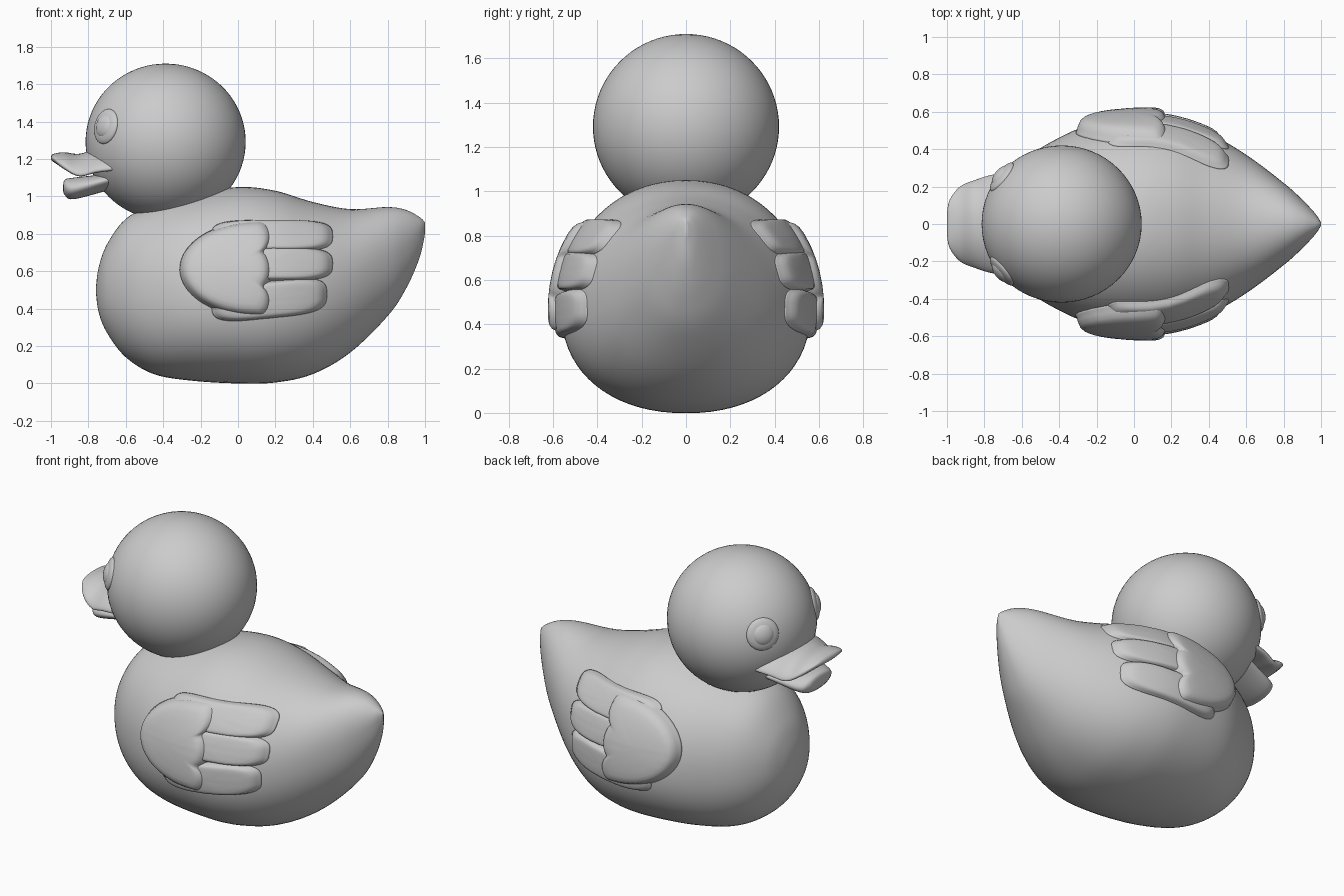
import bpy, bmesh
from math import sin, cos, pi, sqrt
from mathutils import Vector
from mathutils.bvhtree import BVHTree

if "Cube" in bpy.data.objects:
    bpy.data.objects.remove(bpy.data.objects["Cube"])


def spow(v, p):
    return (1 if v >= 0 else -1) * abs(v) ** p


def loft(name, rings, mirror=False):
    """Skin a list of point rings into a closed smooth solid."""
    bm = bmesh.new()
    rows = [[bm.verts.new(p) for p in r] for r in rings]
    n = len(rows[0])
    for a, b in zip(rows, rows[1:]):
        for i in range(n):
            j = (i + 1) % n
            bm.faces.new((a[i], a[j], b[j], b[i]))
    bm.faces.new(rows[0])
    bm.faces.new(rows[-1])
    bmesh.ops.recalc_face_normals(bm, faces=bm.faces)
    me = bpy.data.meshes.new(name)
    bm.to_mesh(me)
    bm.free()
    for p in me.polygons:
        p.use_smooth = True
    ob = bpy.data.objects.new(name, me)
    bpy.context.collection.objects.link(ob)
    if mirror:
        m = ob.modifiers.new("mirror", 'MIRROR')
        m.use_axis = (False, True, False)
    return ob


def spline(rows, steps):
    """Smooth interpolation through station rows."""
    out = []
    for i in range(len(rows) - 1):
        p0, p1, p2, p3 = (rows[max(0, min(len(rows) - 1, k))] for k in (i - 1, i, i + 1, i + 2))
        for s in range(steps):
            t = s / steps
            out.append([0.5 * (2 * b + (c - a) * t + (2 * a - 5 * b + 4 * c - d) * t * t
                               + (3 * b - a - 3 * c + d) * t ** 3)
                        for a, b, c, d in zip(p0, p1, p2, p3)])
    return out + [list(rows[-1])]


# body: x, bottom, top, half width, height of widest point
stations = [
    (-.76, .49, .51, .01, .50), (-.745, .38, .62, .11, .50), (-.70, .27, .745, .22, .50),
    (-.60, .14, .88, .335, .49), (-.45, .05, .955, .435, .48), (-.25, .015, 1.01, .525, .47),
    (0, 0, 1.05, .56, .46), (.2, .005, 1.03, .55, .46), (.4, .05, .97, .485, .48),
    (.6, .165, .932, .37, .54), (.8, .36, .943, .22, .65), (.9, .51, .927, .13, .73),
    (.97, .67, .89, .055, .80), (1.0, .80, .862, .008, .83)]


def body_ring(st, n=72):
    x, zb, zt, w, zm = st
    ring = []
    for k in range(n):
        c, s = cos(2 * pi * k / n), sin(2 * pi * k / n)
        p = .95 if s > 0 else .92
        h = zt - zm if s > 0 else zm - zb
        ring.append((x, w * spow(c, p), zm + h * spow(s, p)))
    return ring


body = loft("body", [body_ring(s) for s in spline(stations, 6)])
tree = BVHTree.FromPolygons([v.co for v in body.data.vertices],
                            [p.vertices for p in body.data.polygons])


def relief(name, outline, height):
    """Raised padded patch that follows the body's side."""
    cx = (min(p[0] for p in outline) + max(p[0] for p in outline)) / 2
    cz = (min(p[1] for p in outline) + max(p[1] for p in outline)) / 2
    rings = []
    for inset, lift in ((-.02, -.03), (-.012, .1), (0, .45), (.015, .8), (.035, .95), (.06, 1),
                        (.1, 1), (.15, 1), (.2, 1), (.24, 1)):
        s = 1 - inset * 4
        ring = []
        for x, z in outline:
            hit, nor, _, _ = tree.ray_cast(Vector((cx + (x - cx) * s, -2, cz + (z - cz) * s)),
                                           Vector((0, 1, 0)))
            d = (nor + Vector((0, -1, 0))).normalized()
            ring.append(hit + d * (height * lift))
        rings.append(ring)
    return loft(name, rings, True)


# front wing pad: rounded front and three scallops behind
pad = []
for k in range(48):
    b = pi / 2 * (2 * k / 47 - 1)
    pad.append((.12 - .415 * spow(cos(b), .95), .612 + .243 * sin(b)))
for z0, z1 in ((.855, .70), (.70, .515), (.515, .369)):
    for k in range(14):
        t = (k + .5) / 14
        pad.append((.122 + .045 * sqrt(sin(pi * t)), z0 + (z1 - z0) * t))
relief("wing_front", pad, .062)

# long rear wing feathers
for i, (x1, z0, z1, skew) in enumerate(((.485, .712, .868, 0), (.485, .555, .722, 0),
                                       (.455, .355, .54, .10))):
    x0 = -.12
    pts = []
    for k in range(64):
        c, s = cos(2 * pi * k / 64), sin(2 * pi * k / 64)
        x = (x0 + x1) / 2 + (x1 - x0) / 2 * spow(c, .5)
        z = (z0 + z1) / 2 + (z1 - z0) / 2 * spow(s, .6) + skew * (x - .17)
        pts.append((x, z))
    relief("wing_feather_%d" % (i + 1), pts, .034)


def ellipsoid(name, loc, scale, direction=None, mirror=False):
    bm = bmesh.new()
    bmesh.ops.create_uvsphere(bm, u_segments=64, v_segments=40, radius=1)
    q = direction.to_track_quat('Z', 'Y') if direction else None
    for v in bm.verts:
        v.co = Vector(a * b for a, b in zip(v.co, scale))
        if q:
            v.co = q @ v.co
        v.co += Vector(loc)
    me = bpy.data.meshes.new(name)
    bm.to_mesh(me)
    bm.free()
    for p in me.polygons:
        p.use_smooth = True
    ob = bpy.data.objects.new(name, me)
    bpy.context.collection.objects.link(ob)
    if mirror:
        ob.modifiers.new("mirror", 'MIRROR').use_axis = (False, True, False)


# head and eyes
centre = Vector((-.387, 0, 1.292))
ellipsoid("head", centre, (.428, .42, .418))
gaze = Vector((-.33, -.26, .085)).normalized()
ellipsoid("eye_rim", centre + gaze * .413, (.095, .095, .03), gaze, True)
ellipsoid("eye", centre + gaze * .42, (.066, .066, .035), gaze, True)


def bill(name, rows):
    """Rows: x, top, half width, thickness, droop of the sides."""
    rings = []
    for x, zt, w, th, dr in spline(rows, 6):
        ring = []
        for k in range(48):
            c, s = cos(2 * pi * k / 48), sin(2 * pi * k / 48)
            ring.append((x, w * spow(c, .9), zt - th / 2 + th / 2 * s - dr * c * c))
        rings.append(ring)
    loft(name, rings)


bill("upper_bill", [(-1.0, 1.215, .06, .02, 0), (-.985, 1.228, .13, .045, .005),
                    (-.93, 1.236, .20, .085, .035), (-.85, 1.228, .235, .10, .06),
                    (-.75, 1.255, .265, .11, .06), (-.60, 1.28, .285, .11, .07)])
bill("lower_bill", [(-.935, 1.06, .05, .03, 0), (-.925, 1.09, .11, .085, 0),
                    (-.88, 1.10, .155, .115, 0), (-.72, 1.12, .20, .095, -.01),
                    (-.60, 1.15, .225, .09, -.01)])
